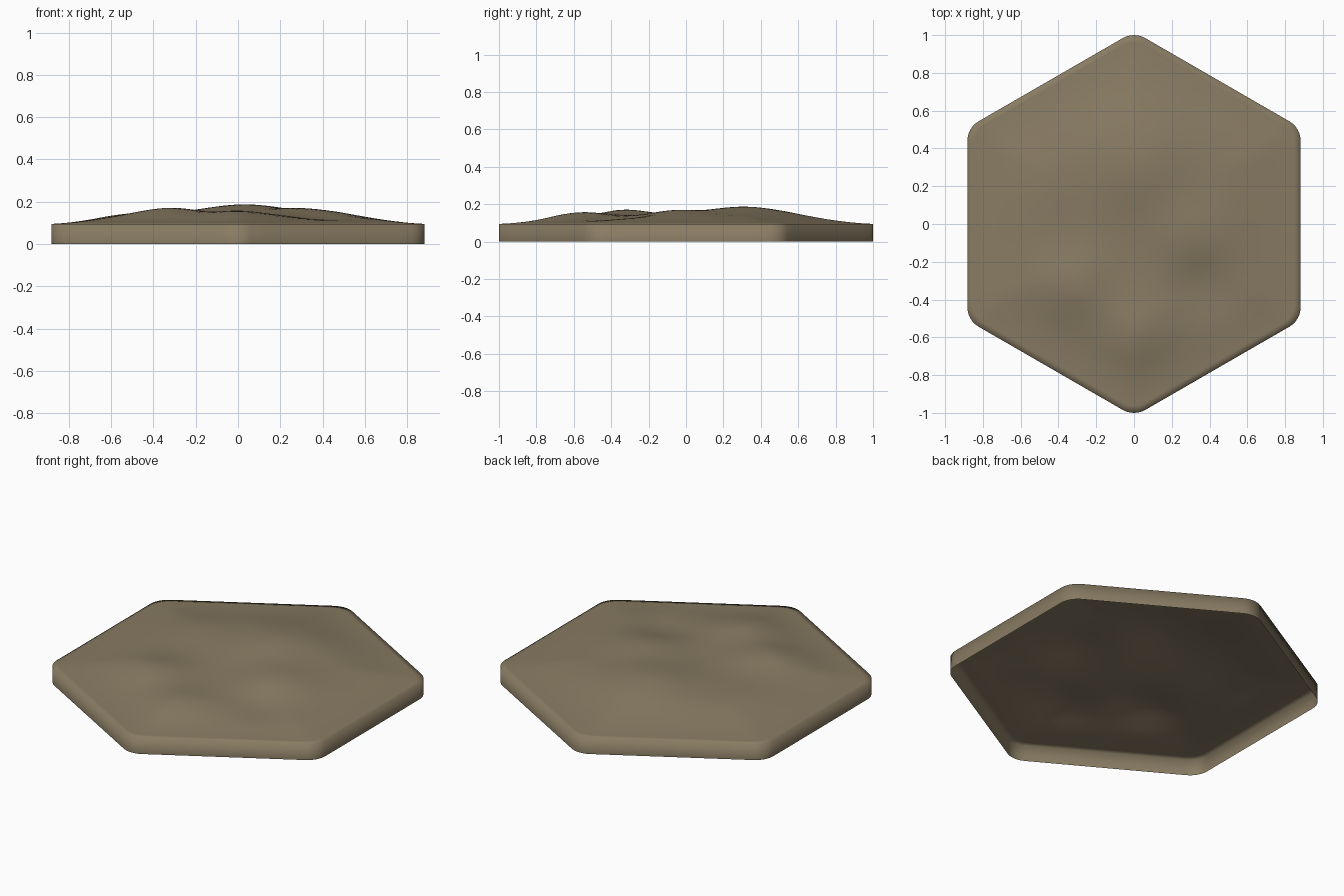
import bpy, bmesh, math
from mathutils import Vector

if "Cube" in bpy.data.objects:
    bpy.data.objects.remove(bpy.data.objects["Cube"])

RADIUS, FILLET, RIM = 1.0186, 0.12, 0.095   # sharp-corner radius, corner rounding, wall height
INRADIUS = RADIUS * math.cos(math.pi / 6)
ARC, EDGE, RINGS = 6, 10, 26

# Hills on top: x, y, height, spread
HILLS = [(0.03, 0.31, 0.050, 0.22), (-0.32, -0.32, 0.034, 0.15),
         (0.30, -0.06, 0.030, 0.17), (0.0, -0.58, 0.022, 0.15),
         (-0.50, 0.18, 0.010, 0.18), (0.38, -0.33, -0.022, 0.13)]


def outline():
    """Hexagon with a point towards +y and rounded corners."""
    pts = []
    centre_r = RADIUS - FILLET / math.cos(math.pi / 6)
    for k in range(6):
        a = math.radians(90 + 60 * k)
        c = Vector((math.cos(a), math.sin(a))) * centre_r
        nxt = a + math.radians(60)
        for i in range(ARC + 1):
            t = a + math.radians(-30 + 60 * i / ARC)
            pts.append(c + FILLET * Vector((math.cos(t), math.sin(t))))
        m = a + math.radians(30)
        off = FILLET * Vector((math.cos(m), math.sin(m)))
        start = c + off
        end = Vector((math.cos(nxt), math.sin(nxt))) * centre_r + off
        pts += [start.lerp(end, i / EDGE) for i in range(1, EDGE)]
    return pts


def height(x, y, s):
    """Gentle plateau plus hills, fading out to the rim (s = 1)."""
    d = (1 - s) * INRADIUS
    t = min(d / 0.42, 1)
    fade = t * t * (3 - 2 * t) * 0.6 + t * 0.4
    bumps = sum(h * math.exp(-((x - a) ** 2 + (y - b) ** 2) / (2 * w * w) * 1.3)
                for a, b, h, w in HILLS)
    return RIM + fade * 0.042 + min(1, d / 0.25) * bumps


# Tile: open underside, wall, and rolling top surface
bm = bmesh.new()
pts = outline()
rings = [[bm.verts.new((p.x, p.y, 0)) for p in pts]]
for r in range(RINGS):
    s = 1 - r / RINGS
    rings.append([bm.verts.new((p.x * s, p.y * s, height(p.x * s, p.y * s, s))) for p in pts])
n = len(pts)
for lo, hi in zip(rings, rings[1:]):
    for i in range(n):
        j = (i + 1) % n
        bm.faces.new((lo[i], lo[j], hi[j], hi[i]))
top = bm.verts.new((0, 0, height(0, 0, 0)))
for i in range(n):
    bm.faces.new((rings[-1][i], rings[-1][(i + 1) % n], top))
for f in bm.faces:
    f.smooth = True
mesh = bpy.data.meshes.new("ground_tile")
bm.to_mesh(mesh)
bm.free()

earth = bpy.data.materials.new("earth")
earth.diffuse_color = (0.25, 0.20, 0.125, 1)
earth.use_nodes = True
earth.node_tree.nodes["Principled BSDF"].inputs["Base Color"].default_value = earth.diffuse_color
mesh.materials.append(earth)
tile = bpy.data.objects.new("ground_tile", mesh)
bpy.context.collection.objects.link(tile)
